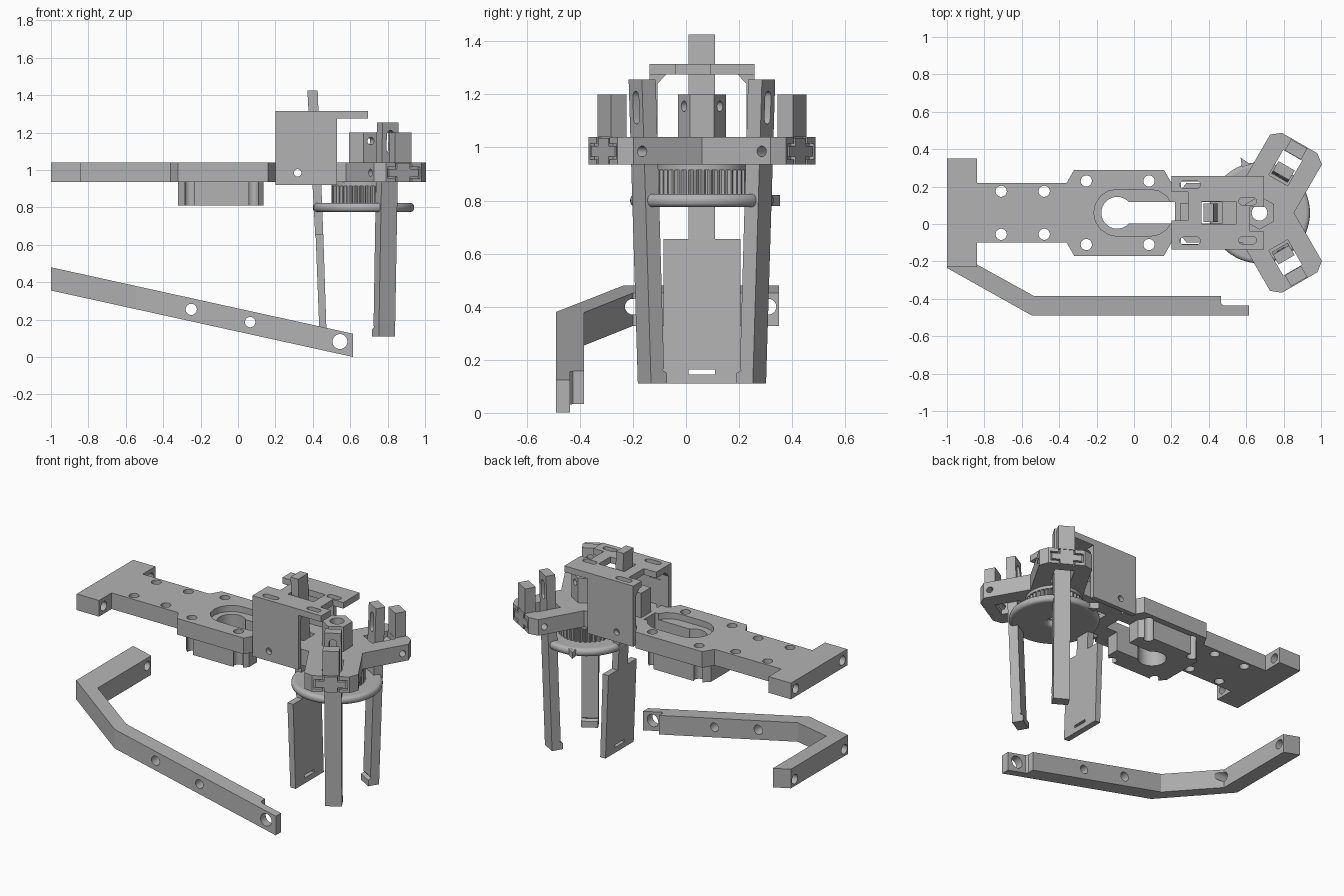
import bpy, bmesh, math
from mathutils import Matrix, Vector

cube = bpy.data.objects.get("Cube")
if cube:
    bpy.data.objects.remove(cube, do_unlink=True)

grey = bpy.data.materials.new("plain grey")
grey.use_nodes = True
grey.diffuse_color = (0.45, 0.45, 0.45, 1)
grey.node_tree.nodes["Principled BSDF"].inputs["Base Color"].default_value = (0.45, 0.45, 0.45, 1)

FLAT = Matrix.Identity(4)
ALONG_X = Matrix(((0, 0, 1, 0), (1, 0, 0, 0), (0, 1, 0, 0), (0, 0, 0, 1)))
ALONG_Y = Matrix.Rotation(math.pi / 2, 4, 'X')
HUB = Vector((0.671, 0.06, 0))
MID = 0.06
LOW, HIGH = 0.935, 1.04


def prism(name, pts, lo, hi, frame=FLAT):
    """Extrude a closed outline from lo to hi along the frame's third axis."""
    bm = bmesh.new()
    face = bm.faces.new([bm.verts.new((p[0], p[1], lo)) for p in pts])
    top = bmesh.ops.extrude_face_region(bm, geom=[face])
    bmesh.ops.translate(bm, vec=(0, 0, hi - lo),
                        verts=[g for g in top["geom"] if isinstance(g, bmesh.types.BMVert)])
    bmesh.ops.recalc_face_normals(bm, faces=bm.faces)
    bm.transform(frame)
    mesh = bpy.data.meshes.new(name)
    bm.to_mesh(mesh)
    bm.free()
    mesh.materials.append(grey)
    ob = bpy.data.objects.new(name, mesh)
    bpy.context.collection.objects.link(ob)
    return ob


def box(name, x0, x1, y0, y1, z0, z1, frame=FLAT):
    return prism(name, [(x0, y0), (x1, y0), (x1, y1), (x0, y1)], z0, z1, frame)


def circle(r, n=24, x=0, y=0, a0=0):
    return [(x + r * math.cos(a0 + math.tau * i / n), y + r * math.sin(a0 + math.tau * i / n))
            for i in range(n)]


def stadium(x0, x1, y, r, n=8):
    """Slot outline with round ends, running along x."""
    right = [(x1 + r * math.sin(math.pi * i / n), y - r * math.cos(math.pi * i / n)) for i in range(n + 1)]
    left = [(x0 - r * math.sin(math.pi * i / n), y + r * math.cos(math.pi * i / n)) for i in range(n + 1)]
    return right + left


def rod(centre, r, half, turn=FLAT):
    """Drill bit centred on a point."""
    return prism("cutter", circle(r), -half, half, Matrix.Translation(centre) @ turn)


def cut(ob, *cutters):
    for c in cutters:
        mod = ob.modifiers.new("cut", 'BOOLEAN')
        mod.operation, mod.object = 'DIFFERENCE', c
        bpy.context.view_layer.update()
        done = bpy.data.meshes.new_from_object(ob.evaluated_get(bpy.context.evaluated_depsgraph_get()))
        ob.modifiers.clear()
        ob.data = done
        bpy.data.objects.remove(c, do_unlink=True)


def arm_frame(deg):
    return Matrix.Translation(HUB) @ Matrix.Rotation(math.radians(deg), 4, 'Z')


ARMS = (-60, 60, 180)

# Mounting plate with crossbar end, keyhole and bolt holes
half = [(-1, 0.29), (-0.84, 0.29), (-0.84, 0.16), (-0.36, 0.16), (-0.32, 0.23),
        (0.16, 0.23), (0.2, 0.16), (0.25, 0.16)]
outline = [(x, MID - h) for x, h in half] + [(x, MID + h) for x, h in reversed(half)]
plate = prism("mounting_plate", outline, LOW, HIGH)
block = prism("underside_block", [(-0.32, -0.08), (-0.27, -0.13), (0.085, -0.13), (0.135, -0.08),
                                  (0.135, 0.2), (0.085, 0.25), (-0.27, 0.25), (-0.32, 0.2)], 0.81, LOW)
cut(plate, prism("cutter", stadium(-0.09, 0.085, MID, 0.125), 1.0, 1.1))
for part in (plate, block):
    cut(part, prism("cutter", circle(0.085, 32, -0.09, MID), 0.7, 1.2),
        box("cutter", -0.06, 0.22, MID - 0.057, MID + 0.057, 0.7, 1.2))
for side in (-1, 1):
    for x, off in ((-0.71, 0.115), (-0.48, 0.115)):
        cut(plate, rod((x, MID + side * off, 1), 0.03, 0.3))
    for x in (-0.255, 0.08):
        for part in (plate, block):
            cut(part, rod((x, MID + side * 0.17, 1), 0.03, 0.3))
    cut(plate, rod((-0.92, MID + side * 0.24, 0.985), 0.03, 0.2, ALONG_X))

# Three-armed palm
outline = []
for deg in ARMS:
    f = arm_frame(deg)
    for p in ((0.0924, -0.16), (0.39, -0.16), (0.43, -0.11), (0.43, 0.11), (0.39, 0.16)):
        outline.append(f @ Vector((*p, 0)))
palm = prism("palm", outline, LOW, HIGH)
column = prism("hub_column", [(HUB.x + x, HUB.y + y) for x, y in circle(0.09, 6, a0=math.pi / 6)], HIGH, 1.2)


def plus(a, b, c, d):
    """Cross outline: a, b half width and height; c, d half thickness."""
    return [(-a, -d), (-c, -d), (-c, -b), (c, -b), (c, -d), (a, -d),
            (a, d), (c, d), (c, b), (-c, b), (-c, d), (-a, d)]


for deg in ARMS:
    f = arm_frame(deg)
    mid_f = f @ Matrix.Translation((0, 0, 0.985))
    # Finger opening, pivot hole and tendon hole
    cut(palm, box("cutter", 0.2, 0.355, -0.058, 0.058, 0.9, 1.1, f),
        prism("cutter", circle(0.02), -0.3, 0.3, mid_f @ Matrix.Translation((0.352, 0, 0)) @ ALONG_Y))
    cut(column, prism("cutter", circle(0.02), 0.03, 0.2, f @ Matrix.Translation((0, 0, 1.155)) @ ALONG_X))
    box("stop_post", 0.357, 0.425, -0.05, 0.05, HIGH, 1.2, f)
    if deg == 180:
        continue
    # Cross-shaped plug in the arm end
    cut(palm, prism("cutter", plus(0.1, 0.07, 0.05, 0.03), 0.41, 0.45, mid_f @ ALONG_X))
    prism("end_plug", plus(0.09, 0.05, 0.04, 0.02), 0.4, 0.43, mid_f @ ALONG_X)
    # Inward-leaning finger with a stepped foot and an upper slot
    finger = prism("finger", [(0.18, 0.11), (0.25, 0.11), (0.29, 1.255), (0.23, 1.255),
                              (0.194, 0.17), (0.2, 0.16), (0.18, 0.15)], -0.05, 0.05, f @ ALONG_Y)
    cut(finger, prism("cutter", [(y, x) for x, y in stadium(1.11, 1.19, 0, 0.022)], 0.1, 0.4, f @ ALONG_X))

# Broad rear thumb, leaning like the fingers
f = arm_frame(180)
blade = prism("thumb_blade", [(0.197, 0.11), (0.235, 0.11), (0.256, 0.655), (0.215, 0.655)],
              -0.145, 0.145, f @ ALONG_Y)
cut(blade, box("cutter", 0.1, 0.3, -0.05, 0.05, 0.145, 0.163, f))
prism("thumb_stem", [(0.215, 0.65), (0.258, 0.65), (0.3, 1.425), (0.245, 1.425)], -0.05, 0.05, f @ ALONG_Y)

# Drive drum and rounded disc under the palm
drum_pts = [(HUB.x + x * k, HUB.y + y * k) for i, (x, y) in enumerate(circle(0.17, 144))
            for k in ((1,) if i % 4 < 2 else (0.93,))]
drum = prism("ribbed_drum", drum_pts, 0.82, 0.925)
collar = prism("drum_collar", circle(0.172, 48, HUB.x, HUB.y), 0.915, LOW)
disc = prism("drive_disc", circle(0.27, 64, HUB.x, HUB.y), 0.775, 0.825)
for part in (palm, column, drum, collar, disc):
    cut(part, prism("cutter", circle(0.042, 24, HUB.x, HUB.y), 0.6, 1.4))
bevel = disc.modifiers.new("round_rim", 'BEVEL')
bevel.width, bevel.segments, bevel.limit_method = 0.022, 5, 'ANGLE'
bevel.angle_limit = math.radians(50)
prism("disc_spur", [(0.57, 0.355), (0.58, 0.28), (0.65, 0.3)], 0.78, 0.82)

# Arched bracket over the rear arm, with slotted top
arch = [(0.1975, 0.92), (0.1975, 1.315), (-0.1975, 1.315), (-0.1975, 0.92),
        (-0.167, 0.92), (-0.167, 1.24), (-0.135, 1.275), (0.135, 1.275), (0.167, 1.24), (0.167, 0.92)]
bracket = prism("bracket", [(MID + y, z) for y, z in arch], 0.2, 0.53, ALONG_X)
shelf = box("bracket_shelf", 0.53, 0.695, MID - 0.1975, MID + 0.1975, 1.275, 1.315)
cut(bracket, box("cutter", 0.36, 0.6, 0, 0.12, 1.2, 1.4),
    box("cutter", 0.1, 0.29, 0.02, 0.17, 1.2, 1.4),
    rod((0.319, 0, 0.985), 0.02, 0.5, ALONG_Y))
cut(shelf, box("cutter", 0.62, 0.8, -0.04, 0.09, 1.2, 1.4),
    box("cutter", 0.5, 0.545, 0, 0.12, 1.2, 1.4))
for y in (-0.09, 0.21):
    cut(bracket, prism("cutter", stadium(0.265, 0.335, y, 0.02), 1.2, 1.4))
for y in (-0.087, 0.122):
    cut(shelf, prism("cutter", stadium(0.58, 0.635, y, 0.02), 1.2, 1.4))

# Separate sloping arm: cranked bar sheared downwards along x
slope = Matrix.Identity(4)
slope[2][0] = -0.22
bar = prism("sloping_arm", [(-1, 0.35), (-1, -0.235), (-0.545, -0.49), (0.615, -0.49), (0.615, -0.437),
                            (0.48, -0.437), (0.465, -0.425), (0.465, -0.385), (-0.535, -0.385),
                            (-0.87, -0.2), (-0.87, 0.35)], 0.136, 0.26, slope)
for x, z, r in ((-0.25, 0.255, 0.03), (0.065, 0.187, 0.028), (0.545, 0.083, 0.04)):
    cut(bar, rod((x, -0.44, z), r, 0.2, ALONG_Y))
for y in (-0.2, 0.31):
    cut(bar, rod((-0.92, y, 0.4), 0.03, 0.2, ALONG_X))

# Smooth round walls while keeping edges crisp
bpy.ops.object.select_all(action='DESELECT')
for ob in bpy.context.collection.objects:
    if ob.type == 'MESH' and ob.data.materials and ob.data.materials[0] == grey:
        ob.select_set(True)
        bpy.context.view_layer.objects.active = ob
bpy.ops.object.shade_smooth_by_angle(angle=math.radians(25))
